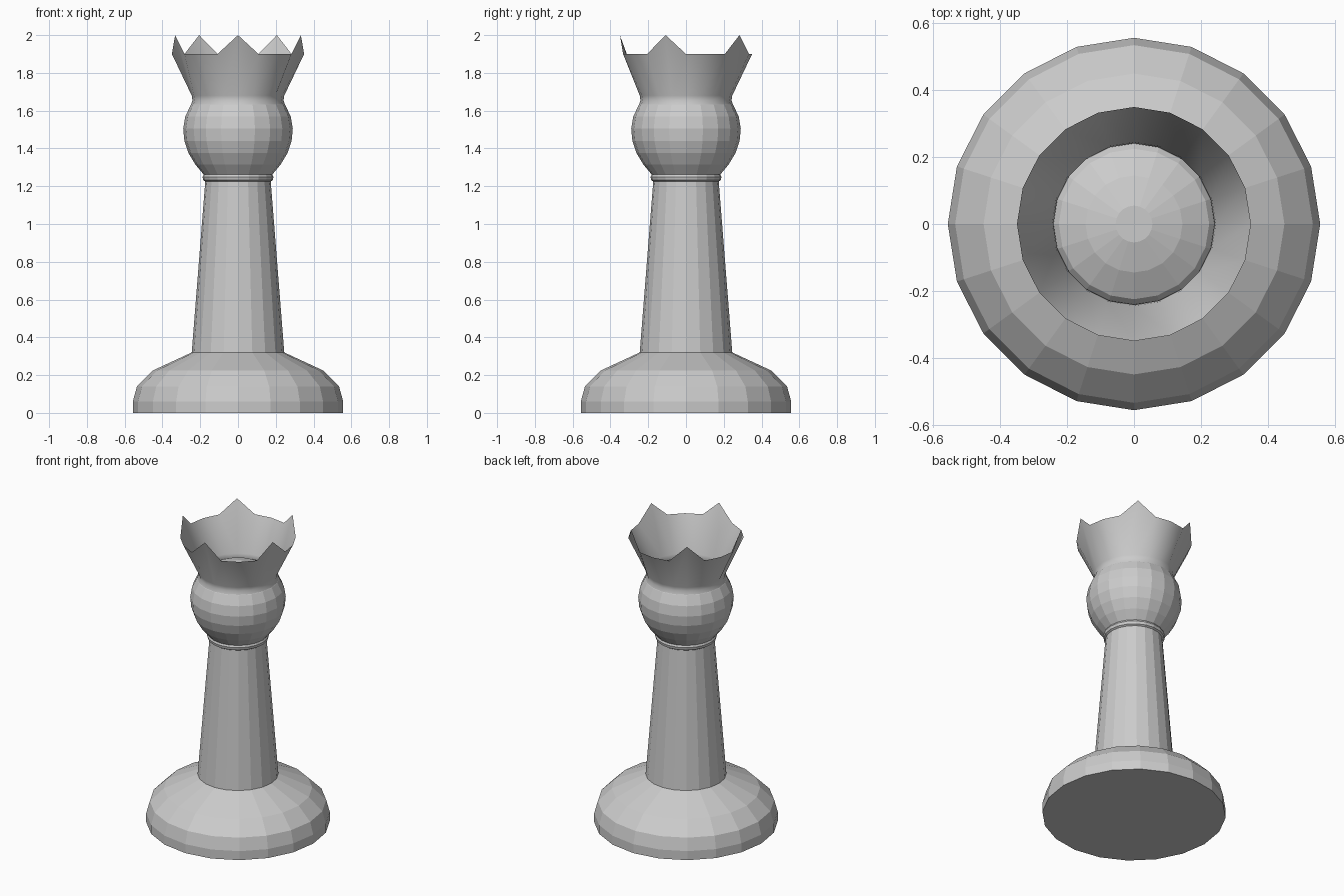
import bpy, bmesh, math

if "Cube" in bpy.data.objects:
    bpy.data.objects.remove(bpy.data.objects["Cube"])

SIDES = 20


def lathe(name, profile, cap_start=False, cap_end=False, smooth=False, peaks=0.0):
    """Spin (radius, z) points around z; peaks raises every 4th vertex of the last ring."""
    bm = bmesh.new()
    rings = []
    for k, (r, z) in enumerate(profile):
        ring = []
        for i in range(SIDES):
            a = -math.pi / 2 + 2 * math.pi * i / SIDES
            lift = peaks if k == len(profile) - 1 and i % 4 == 0 else 0
            ring.append(bm.verts.new((r * math.cos(a), r * math.sin(a), z + lift)))
        rings.append(ring)
    for low, up in zip(rings, rings[1:]):
        for i in range(SIDES):
            j = (i + 1) % SIDES
            bm.faces.new((low[i], low[j], up[j], up[i]))
    if cap_start:
        bm.faces.new(rings[0][::-1])
    if cap_end:
        bm.faces.new(rings[-1])
    for f in bm.faces:
        f.smooth = smooth
    mesh = bpy.data.meshes.new(name)
    bm.to_mesh(mesh)
    bm.free()
    obj = bpy.data.objects.new(name, mesh)
    bpy.context.collection.objects.link(obj)
    return obj


# Rounded foot
lathe("base", [(0.557, 0), (0.557, 0.06), (0.535, 0.14), (0.45, 0.225), (0.245, 0.32)],
      cap_start=True)

# Tapered column
lathe("shaft", [(0.245, 0.32), (0.173, 1.23)])

# Thin ring under the ball
lathe("collar", [(0.173, 1.225), (0.184, 1.232), (0.188, 1.25), (0.182, 1.262)])

# Ball with a flattened dome on top
lathe("ball", [(0.18, 1.26), (0.226, 1.315), (0.262, 1.375), (0.284, 1.44), (0.29, 1.505),
               (0.279, 1.57), (0.25, 1.63), (0.225, 1.66), (0.145, 1.70), (0.055, 1.725)],
      cap_end=True)

# Open flared crown with five points
lathe("crown", [(0.249, 1.63), (0.241, 1.655), (0.245, 1.68), (0.35, 1.90)],
      smooth=True, peaks=0.10)
